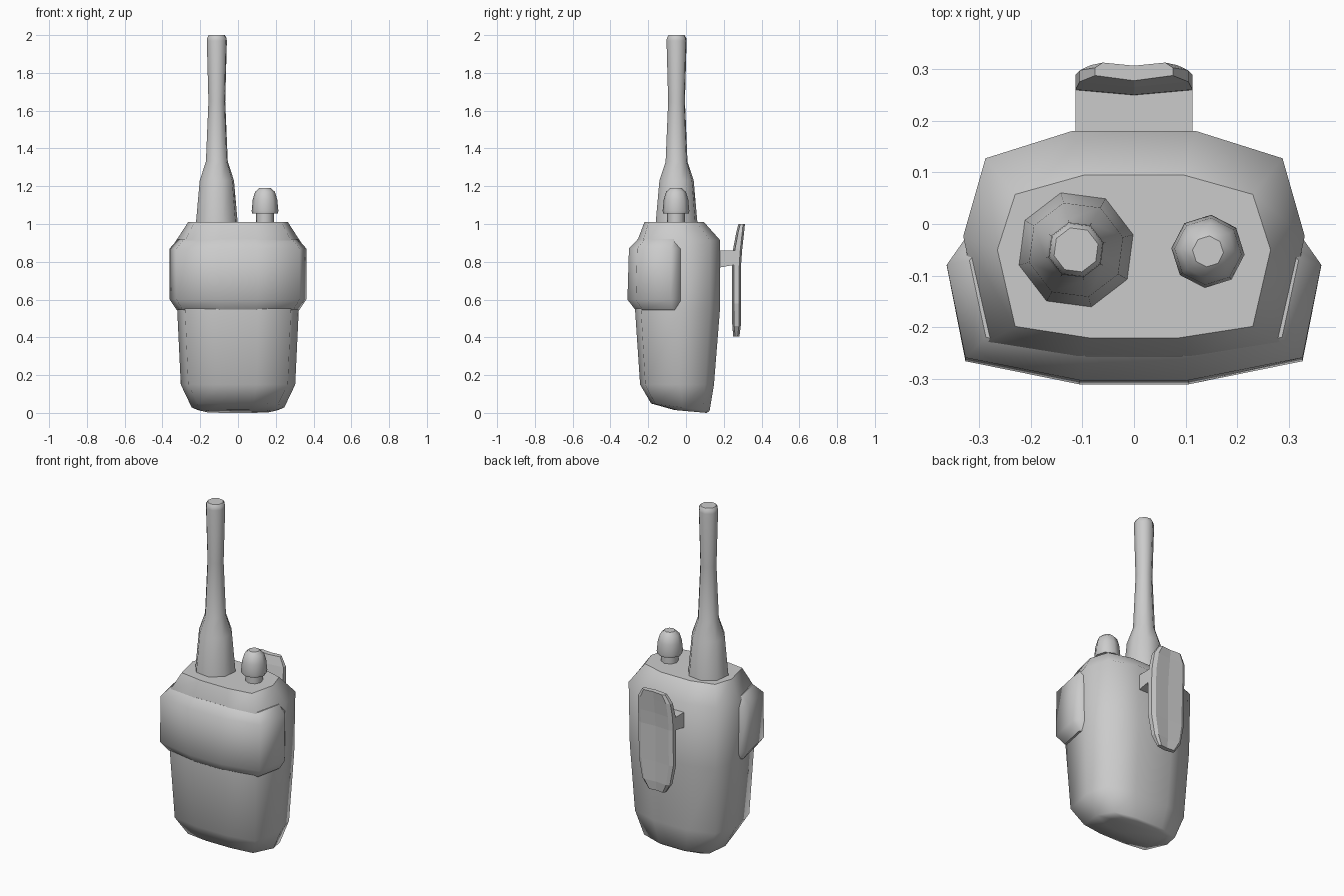
import bpy, bmesh
from math import cos, sin, radians

cube = bpy.data.objects.get("Cube")
if cube:
    bpy.data.objects.remove(cube)

# Single plain grey plastic
grey = bpy.data.materials.new("grey_plastic")
grey.use_nodes = True
GREY = (0.6, 0.6, 0.6, 1)
grey.diffuse_color = GREY
grey.node_tree.nodes["Principled BSDF"].inputs["Base Color"].default_value = GREY


def loft(name, rings, smooth=True, smooth_bottom=False):
    """Skin a stack of equal-length closed rings and cap both ends."""
    bm = bmesh.new()
    loops = [[bm.verts.new(p) for p in ring] for ring in rings]
    n = len(loops[0])
    for a, b in zip(loops, loops[1:]):
        for i in range(n):
            j = (i + 1) % n
            bm.faces.new((a[i], a[j], b[j], b[i])).smooth = smooth
    bm.faces.new(loops[0][::-1]).smooth = smooth_bottom
    bm.faces.new(loops[-1])
    bmesh.ops.recalc_face_normals(bm, faces=bm.faces)
    mesh = bpy.data.meshes.new(name)
    bm.to_mesh(mesh)
    bm.free()
    mesh.materials.append(grey)
    obj = bpy.data.objects.new(name, mesh)
    bpy.context.collection.objects.link(obj)
    return obj


def shell_ring(outline, z_front, z_back, width, y_front, y_back):
    """Scale a half outline (front to back) and mirror it across x."""
    half = [(width * u, y_front + (y_back - y_front) * v,
             z_front + (z_back - z_front) * v) for u, v in outline]
    return half + [(-x, y, z) for x, y, z in reversed(half)]


def turned(name, x, y, turn, profile, sides=8):
    """Faceted round part from (radius, height) pairs."""
    angles = [radians(turn + 360 * i / sides) for i in range(sides)]
    return loft(name, [[(x + r * cos(a), y + r * sin(a), z) for a in angles]
                       for r, z in profile])


# Main body: tapered ten-sided shell
body_outline = [(.33, 0), (.87, .07), (1, .54), (.87, .88), (.36, 1)]
body_rings = [
    (.015, 0, .18, -.06, .11),
    (.05, .01, .245, -.185, .125),
    (.15, .15, .303, -.243, .148),
    (.55, .55, .322, -.27, .18),
    (.90, .915, .33, -.262, .18),
    (1.01, 1.01, .264, -.22, .095),
]
loft("body", [shell_ring(body_outline, *r) for r in body_rings], smooth_bottom=True)

# Raised band wrapping the front and sides
band_outline = [(.29, 0), (.9, .16), (1, .82), (.905, 1)]
band_rings = [
    (.545, .545, .325, -.268, -.03),
    (.60, .60, .362, -.31, -.03),
    (.87, .87, .362, -.302, -.03),
    (.92, .92, .318, -.255, -.03),
]
loft("front_band", [shell_ring(band_outline, *r) for r in band_rings])

# Antenna
turned("antenna", -.112, -.05, 15, [
    (.115, 1.0), (.094, 1.23), (.06, 1.33), (.046, 1.65),
    (.055, 1.97), (.053, 1.985), (.044, 2.0)])

# Control knob and its stem
turned("knob_stem", .143, -.053, 40, [(.047, 1.0), (.047, 1.07)])
turned("knob", .143, -.053, 40, [
    (.068, 1.055), (.071, 1.07), (.065, 1.13), (.053, 1.17), (.03, 1.19)])

# Belt clip: chamfered, slightly dished plate (half width, inner y, outer y, z)
clip_rings = []
for w, y_in, y_out, z in [(.055, .25, .283, .405), (.09, .245, .29, .46),
                          (.113, .243, .29, .58), (.113, .243, .292, .79),
                          (.113, .25, .298, .87), (.105, .265, .307, .95),
                          (.075, .277, .312, 1.0)]:
    clip_rings.append([(-w, y_in + .01, z), (0, y_in, z), (w, y_in + .01, z),
                       (w, y_out - .01, z), (w * .8, y_out, z), (0, y_out - .006, z),
                       (-w * .8, y_out, z), (-w, y_out - .01, z)])
loft("belt_clip", clip_rings, smooth=False)

# Bracket joining the clip to the back
loft("clip_bracket", [[(x, .15, .765), (x, .265, .785), (x, .265, .86), (x, .15, .86)]
                      for x in (-.113, .113)], smooth=False)
